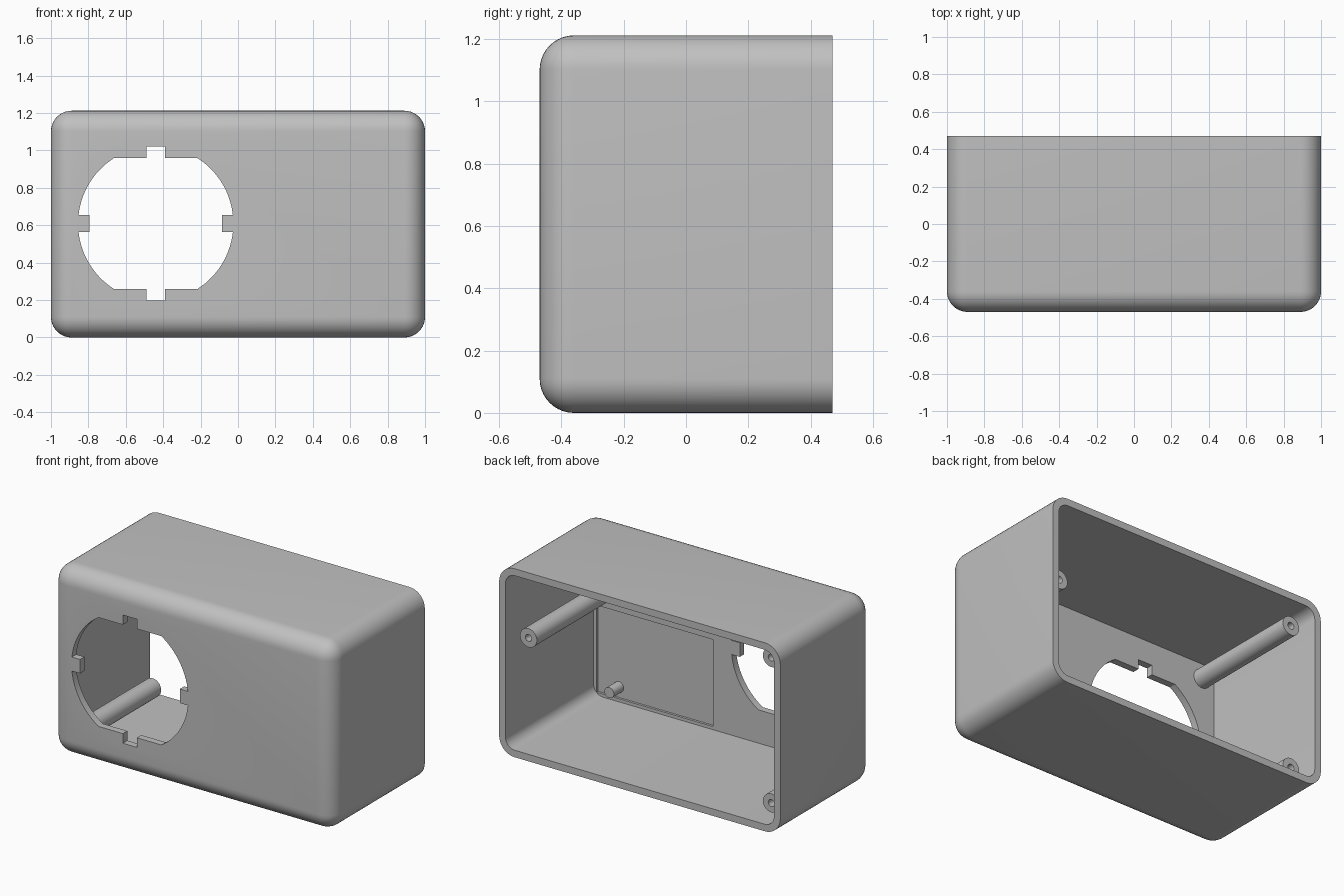
import bpy, bmesh, math
from mathutils import Matrix, Vector

cube = bpy.data.objects.get("Cube")
if cube:
    bpy.data.objects.remove(cube, do_unlink=True)

grey = bpy.data.materials.new("light grey plastic")
grey.use_nodes = True
colour = (0.53, 0.53, 0.53, 1)
grey.diffuse_color = colour
grey.node_tree.nodes["Principled BSDF"].inputs["Base Color"].default_value = colour

HEIGHT, DEPTH, WALL, ROUND = 1.212, 0.47, 0.045, 0.11
INNER_FRONT = -DEPTH + WALL


def finish(name, bm):
    bmesh.ops.recalc_face_normals(bm, faces=bm.faces)
    mesh = bpy.data.meshes.new(name)
    bm.to_mesh(mesh)
    bm.free()
    obj = bpy.data.objects.new(name, mesh)
    mesh.materials.append(grey)
    bpy.context.collection.objects.link(obj)
    return obj


def box(name, low, high, radius=0, pick=None):
    """Box between two corners; edges chosen by pick are rounded."""
    low, high = Vector(low), Vector(high)
    bm = bmesh.new()
    bmesh.ops.create_cube(bm, size=1)
    for v in bm.verts:
        v.co = [(a + b) / 2 + c * (b - a) for a, b, c in zip(low, high, v.co)]
    if radius:
        edges = [e for e in bm.edges if pick(e)]
        bmesh.ops.bevel(bm, geom=edges, offset=radius, segments=10,
                        profile=0.5, affect='EDGES', clamp_overlap=False)
    return finish(name, bm)


def rod(name, x, z, radius, y0, y1):
    """Cylinder lying along y."""
    bm = bmesh.new()
    turn = Matrix.Translation((x, (y0 + y1) / 2, z)) @ Matrix.Rotation(math.pi / 2, 4, 'X')
    bmesh.ops.create_cone(bm, cap_ends=True, segments=40, radius1=radius,
                          radius2=radius, depth=y1 - y0, matrix=turn)
    return finish(name, bm)


def cut(target, cutter):
    mod = target.modifiers.new("cut", 'BOOLEAN')
    mod.operation, mod.solver, mod.object = 'DIFFERENCE', 'EXACT', cutter
    cutter.hide_render = True
    bpy.context.view_layer.objects.active = target
    bpy.ops.object.modifier_apply(modifier=mod.name)
    bpy.data.objects.remove(cutter, do_unlink=True)


def smooth(obj):
    bpy.ops.object.select_all(action='DESELECT')
    obj.select_set(True)
    bpy.context.view_layer.objects.active = obj
    bpy.ops.object.shade_smooth_by_angle(angle=math.radians(30))


def along_y(e):
    return abs(e.verts[0].co.y - e.verts[1].co.y) > 0.1


def not_back(e):
    return min(v.co.y for v in e.verts) < 0


# Rounded shell, open at the back
shell = box("housing_shell", (-1, -DEPTH, 0), (1, DEPTH, HEIGHT), ROUND, not_back)
cut(shell, box("cavity", (-1 + WALL, INNER_FRONT, WALL),
               (1 - WALL, DEPTH + 0.2, HEIGHT - WALL), 0.067, along_y))

# Round socket opening: flats above and below, two slots, two side tabs
R, FLAT, TAB, SLOT = 0.415, 0.35, 0.045, 0.05
a0, a1 = math.asin(TAB / R), math.asin(FLAT / R)
quarter = [(0.355, TAB)]
for i in range(15):
    a = a0 + (a1 - a0) * i / 14
    quarter.append((R * math.cos(a), R * math.sin(a)))
quarter += [(SLOT, FLAT), (SLOT, 0.412)]
half = quarter + [(-x, z) for x, z in reversed(quarter)]
outline = half + [(x, -z) for x, z in reversed(half)]
bm = bmesh.new()
face = bm.faces.new([bm.verts.new((x - 0.44, -0.6, z + HEIGHT / 2 + 0.003)) for x, z in outline])
side = bmesh.ops.extrude_face_region(bm, geom=[face])
bmesh.ops.translate(bm, vec=(0, 0.3, 0),
                    verts=[g for g in side["geom"] if isinstance(g, bmesh.types.BMVert)])
cut(shell, finish("socket_opening", bm))

# Shallow pocket on the inside of the front wall
cut(shell, box("pocket", (0.106, INNER_FRONT - 0.015, 0.065),
               (0.935, INNER_FRONT + 0.05, 0.624)))
smooth(shell)

# Screw posts with pilot holes
POST_END = 0.367
for name, x, z in (("upper_right_post", -0.864, 1.07),
                   ("lower_right_post", -0.864, 0.135),
                   ("left_post", 0.864, 0.735)):
    post = rod(name, x, z, 0.06, INNER_FRONT - 0.005, POST_END)
    cut(post, rod("pilot_hole", x, z, 0.022, POST_END - 0.3, POST_END + 0.1))
    smooth(post)

# Short locating pin in the pocket
smooth(rod("locating_pin", 0.785, 0.133, 0.034, INNER_FRONT - 0.018, -0.34))
